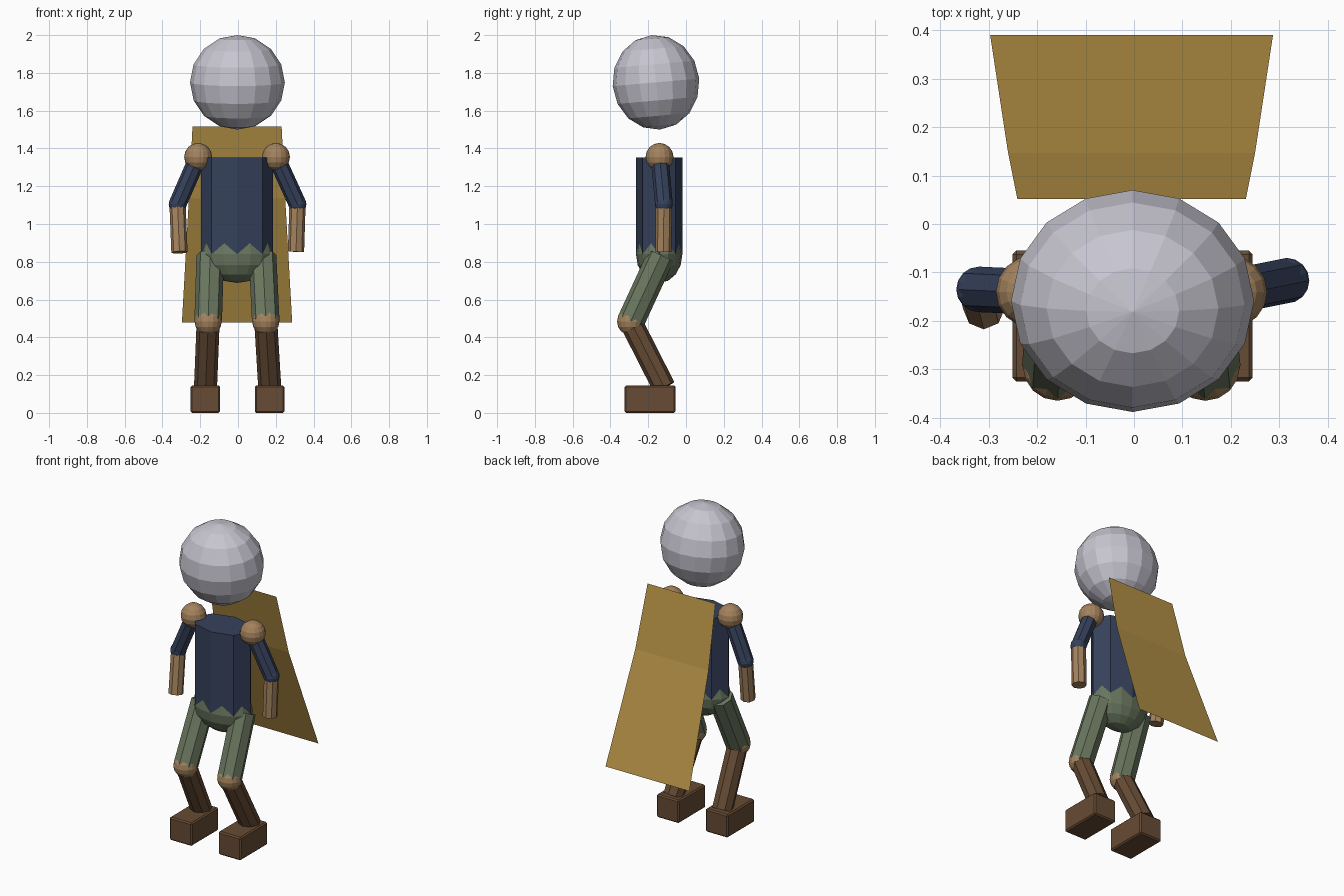
import bpy, bmesh, math
from mathutils import Vector, Matrix

if "Cube" in bpy.data.objects:
    bpy.data.objects.remove(bpy.data.objects["Cube"])


def material(name, rgb):
    m = bpy.data.materials.new(name)
    m.diffuse_color = (*rgb, 1)
    m.use_nodes = True
    m.node_tree.nodes["Principled BSDF"].inputs["Base Color"].default_value = m.diffuse_color
    return m


PALE = material("pale_grey", (0.57, 0.56, 0.63))
NAVY = material("navy", (0.036, 0.053, 0.105))
TAN = material("tan", (0.37, 0.225, 0.11))
GREEN = material("olive_green", (0.145, 0.185, 0.115))
BROWN = material("brown", (0.135, 0.072, 0.035))
GOLD = material("gold", (0.46, 0.285, 0.06))


def finish(name, bm, mat):
    mesh = bpy.data.meshes.new(name)
    bm.to_mesh(mesh)
    bm.free()
    mesh.materials.append(mat)
    ob = bpy.data.objects.new(name, mesh)
    bpy.context.collection.objects.link(ob)
    return ob


def ball(name, centre, radii, mat, tilt=0):
    bm = bmesh.new()
    bmesh.ops.create_uvsphere(bm, u_segments=16, v_segments=8, radius=1)
    m = (Matrix.Translation(centre) @ Matrix.Rotation(tilt, 4, 'X')
         @ Matrix.Diagonal((*radii, 1)))
    bm.transform(m)
    return finish(name, bm, mat)


def limb(name, a, b, rx, ry, mat):
    """Eight-sided cylinder from point a to point b."""
    a, b = Vector(a), Vector(b)
    d = a - b
    bm = bmesh.new()
    bmesh.ops.create_cone(bm, cap_ends=True, segments=8, radius1=1, radius2=1, depth=1)
    turn = Vector((0, 0, 1)).rotation_difference(d).to_matrix().to_4x4()
    bm.transform(Matrix.Translation((a + b) / 2) @ turn
                 @ Matrix.Diagonal((rx, ry, d.length, 1)))
    return finish(name, bm, mat)


def foot(name, centre, size):
    bm = bmesh.new()
    bmesh.ops.create_cube(bm, size=1)
    bm.transform(Matrix.Translation(centre) @ Matrix.Diagonal((*size, 1)))
    bmesh.ops.bevel(bm, geom=bm.edges[:], offset=0.008, segments=1, affect='EDGES')
    return finish(name, bm, BROWN)


# Head, floating above the body and tipped slightly forward
ball("head", (-0.003, -0.159, 1.75), (0.251, 0.23, 0.251), PALE, math.radians(5))

# Body
limb("torso", (-0.005, -0.142, 1.352), (-0.005, -0.142, 0.84), 0.19, 0.123, NAVY)
ball("hips", (-0.005, -0.142, 0.84), (0.19, 0.123, 0.152), GREEN)

# Arms: side, shoulder, elbow, wrist
arms = [
    ("left", (-0.211, -0.14, 1.355), (-0.32, -0.135, 1.105), (-0.31, -0.175, 0.85)),
    ("right", (0.201, -0.14, 1.355), (0.315, -0.117, 1.105), (0.307, -0.12, 0.853)),
]
for side, shoulder, elbow, wrist in arms:
    ball(side + "_shoulder", shoulder, (0.074,) * 3, TAN)
    limb(side + "_upper_arm", shoulder, elbow, 0.047, 0.047, NAVY)
    ball(side + "_elbow", elbow, (0.047,) * 3, NAVY)
    limb(side + "_forearm", elbow, wrist, 0.043, 0.043, TAN)

# Legs: side, hip, knee, ankle, foot centre across
legs = [
    ("left", (-0.147, -0.132, 0.832), (-0.158, -0.293, 0.483), (-0.172, -0.116, 0.135), -0.173),
    ("right", (0.13, -0.132, 0.832), (0.147, -0.293, 0.483), (0.168, -0.116, 0.135), 0.167),
]
for side, hip, knee, ankle, fx in legs:
    limb(side + "_thigh", hip, knee, 0.073, 0.073, GREEN)
    ball(side + "_knee", knee, (0.072,) * 3, TAN)
    limb(side + "_shin", knee, ankle, 0.061, 0.061, BROWN)
    foot(side + "_foot", (fx, -0.19, 0.0725), (0.156, 0.27, 0.145))

# Cape: single bent sheet flaring behind the body (half width, y, z)
bm = bmesh.new()
rows = [[bm.verts.new((-0.005 + s * w, y, z)) for s in (-1, 1)]
        for w, y, z in ((0.236, 0.052, 1.515), (0.255, 0.147, 1.135), (0.292, 0.39, 0.478))]
for top, low in zip(rows, rows[1:]):
    bm.faces.new((top[1], top[0], low[0], low[1]))
bmesh.ops.recalc_face_normals(bm, faces=bm.faces[:])
bm.normal_update()
for f in bm.faces:
    if f.normal.y < 0:
        f.normal_flip()
finish("cape", bm, GOLD)
